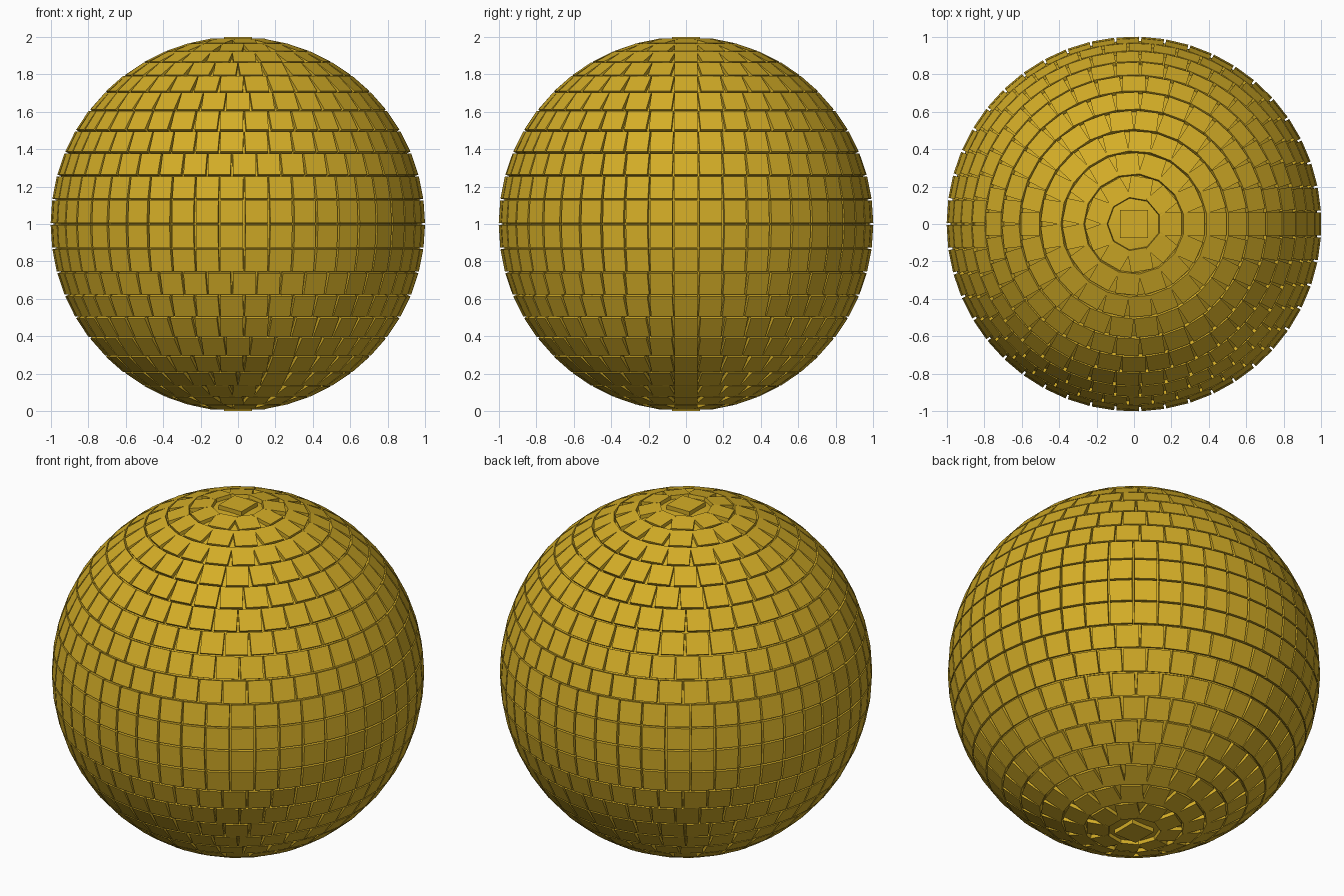
import bpy, bmesh, math
from mathutils import Matrix

if "Cube" in bpy.data.objects:
    bpy.data.objects.remove(bpy.data.objects["Cube"])

RADIUS = 0.998      # outer face of the tiles
CORE = 0.98         # ball under the tiles
ROWS = 24           # tile rows from pole to pole
TILE = 0.121        # tile side
THICK = 0.035       # tile depth, partly sunk in the core
PITCH = math.pi / ROWS

gold = bpy.data.materials.new("gold")
gold.diffuse_color = (0.66, 0.42, 0.02, 1)
gold.use_nodes = True
gold.node_tree.nodes["Principled BSDF"].inputs["Base Color"].default_value = gold.diffuse_color


def finish(bm, name):
    mesh = bpy.data.meshes.new(name)
    bm.to_mesh(mesh)
    bm.free()
    mesh.materials.append(gold)
    obj = bpy.data.objects.new(name, mesh)
    obj.location.z = 1
    bpy.context.collection.objects.link(obj)
    return obj


def add_tile(bm, polar, turn, side):
    """Flat square tile tangent to the ball at a polar angle and a turn about z."""
    place = (Matrix.Rotation(turn, 4, 'Z') @ Matrix.Rotation(polar, 4, 'Y')
             @ Matrix.Translation((0, 0, RADIUS - THICK / 2))
             @ Matrix.Diagonal((side, side, THICK, 1)))
    bmesh.ops.create_cube(bm, size=1, matrix=place)


# Round core
bm = bmesh.new()
bmesh.ops.create_uvsphere(bm, u_segments=96, v_segments=48, radius=CORE)
for f in bm.faces:
    f.smooth = True
finish(bm, "ball_core")

# Rows of tiles, fewer towards the poles
bm = bmesh.new()
for row in range(1, ROWS - 1):
    polar = (row + 0.5) * PITCH
    count = int(2 * ROWS * math.sin(polar) + 0.001)
    for i in range(count):
        add_tile(bm, polar, i * 2 * math.pi / count, TILE)
finish(bm, "mirror_tiles")

# One larger tile on each pole
bm = bmesh.new()
for polar in (0, math.pi):
    add_tile(bm, polar, 0, 0.15)
pole = finish(bm, "pole_tiles")
pole.scale.z = 1 / RADIUS
